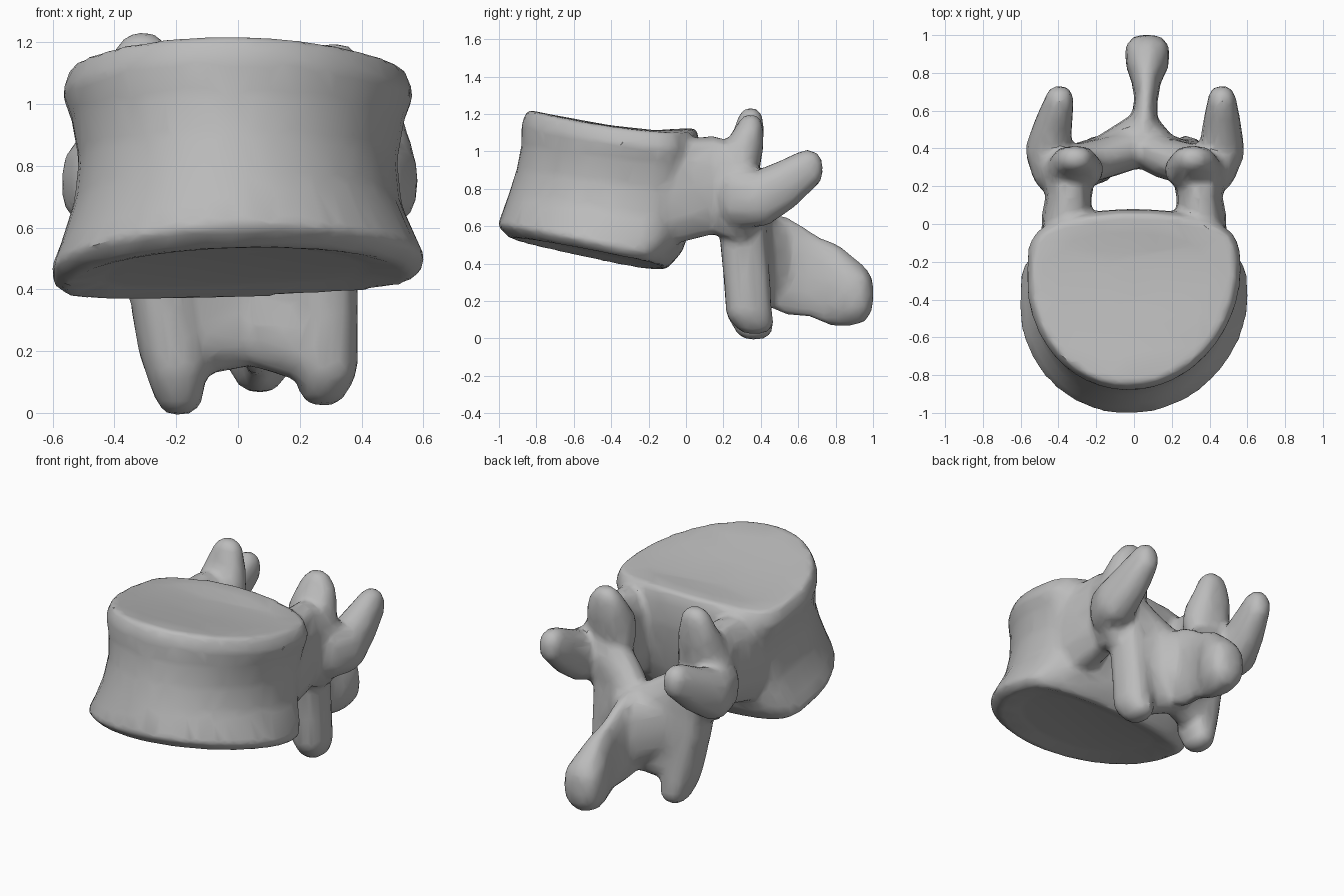
import bpy, bmesh, math

cube = bpy.data.objects.get("Cube")
if cube:
    bpy.data.objects.remove(cube, do_unlink=True)

# One matte bone-grey material
grey = bpy.data.materials.new("bone grey")
grey.use_nodes = True
colour = (0.5, 0.5, 0.5, 1)
grey.diffuse_color = colour
shader = grey.node_tree.nodes["Principled BSDF"]
shader.inputs["Base Color"].default_value = colour
shader.inputs["Roughness"].default_value = 0.8

bm = bmesh.new()

# Slightly squared unit ball shared by all limb ends
ball = bmesh.new()
bmesh.ops.create_icosphere(ball, subdivisions=2, radius=1)
BLUNT = 2.5
DIRECTIONS = [v.co / sum(abs(c) ** BLUNT for c in v.co) ** (1 / BLUNT) for v in ball.verts]
ball.free()


def limb(*stations):
    """Hulls joining consecutive blunt ellipsoids (x, y, z, rx, ry, rz)."""
    for pair in zip(stations, stations[1:]):
        verts = [bm.verts.new((x + d.x * rx, y + d.y * ry, z + d.z * rz))
                 for x, y, z, rx, ry, rz in pair for d in DIRECTIONS]
        bmesh.ops.convex_hull(bm, input=verts)
        loose = [v for v in verts if v.is_valid and not v.link_faces]
        bmesh.ops.delete(bm, geom=loose, context='VERTS')


def loft(rings, count=48):
    """Flat-backed tilted rings (centre y, half width, front, back, z, slope)."""
    loops = []
    for yc, a, front, back, z, slope in rings:
        loop = []
        for i in range(count):
            t = 2 * math.pi * i / count
            s = math.sin(t)
            x = a * math.cos(t)
            y = yc + (back * s ** 0.5 if s > 0 else front * s)
            # Top plate droops to the sides, lower rim leans to one side
            tilt = -0.15 * x * x if z > 1 else 0.04 * x if z < 0.5 else 0
            loop.append(bm.verts.new((x + 0.03 * min(s, 0), y, z + slope * y + tilt)))
        loops.append(loop)
    for low, high in zip(loops, loops[1:]):
        for i in range(count):
            j = (i + 1) % count
            bm.faces.new((low[i], low[j], high[j], high[i]))
    bm.faces.new(loops[0][::-1])
    bm.faces.new(loops[-1])


# Waisted body with raised rims and dished end plates
loft([
    (-0.40, 0.42, 0.40, 0.20, 0.375, -0.20),
    (-0.40, 0.56, 0.54, 0.29, 0.345, -0.20),
    (-0.40, 0.61, 0.61, 0.325, 0.385, -0.215),
    (-0.37, 0.58, 0.615, 0.35, 0.46, -0.21),
    (-0.34, 0.53, 0.605, 0.37, 0.61, -0.18),
    (-0.31, 0.515, 0.595, 0.37, 0.77, -0.15),
    (-0.28, 0.54, 0.60, 0.36, 0.92, -0.13),
    (-0.26, 0.57, 0.62, 0.335, 1.05, -0.11),
    (-0.26, 0.54, 0.59, 0.315, 1.13, -0.11),
    (-0.27, 0.40, 0.42, 0.22, 1.115, -0.11),
    (-0.26, 0.15, 0.15, 0.10, 1.095, -0.11),
])

for side in (-1, 1):
    right = side < 0
    # Pedicle flowing out of the body into the arch
    limb((side * 0.35, -0.25, 0.76, 0.15, 0.10, 0.30),
         (side * 0.355, 0.03, 0.80, 0.135, 0.10, 0.275),
         (side * 0.345, 0.15, 0.82, 0.12, 0.10, 0.265),
         (side * 0.35, 0.29, 0.77, 0.15, 0.11, 0.26))
    # Upper joint process, broad and leaning inward
    limb((side * 0.315, 0.285, 0.92, 0.155, 0.105, 0.17),
         (side * 0.315, 0.33, 1.04, 0.125, 0.085, 0.13),
         (side * 0.31, 0.345, 1.145 if right else 1.11, 0.09, 0.07, 0.09))
    # Transverse process, sweeping back and up
    limb((side * 0.42, 0.28, 0.75, 0.12, 0.11, 0.16),
         (side * (0.455 if right else 0.465), 0.39, 0.745, 0.12, 0.11, 0.15),
         (side * (0.425 if right else 0.465), 0.53, 0.82, 0.10, 0.09, 0.135),
         (side * (0.395 if right else 0.465), 0.65, 0.905, 0.075, 0.085, 0.105))
    # Lamina, curving round behind the canal
    limb((side * 0.32, 0.31, 0.72, 0.13, 0.11, 0.20),
         (side * 0.18, 0.345, 0.60, 0.11, 0.11, 0.20),
         (0.04, 0.41, 0.49, 0.09, 0.105, 0.18))
    limb((side * 0.27, 0.32, 0.48, 0.10, 0.12, 0.18),
         (0.04, 0.42, 0.36, 0.09, 0.10, 0.20))
    # Web of the lamina between the lower joint processes
    limb((side * 0.22, 0.335, 0.26, 0.11, 0.11, 0.16),
         (0.04, 0.40, 0.32, 0.08, 0.09, 0.17))
    # Buttress spreading the spine root along the lamina
    limb((side * 0.18, 0.39, 0.50, 0.06, 0.07, 0.16),
         (0.055, 0.53, 0.40, 0.06, 0.08, 0.22))
    # Lower joint process
    mid, tip = (0.235, 0.19) if right else (0.285, 0.275)
    limb((side * 0.29, 0.30, 0.62, 0.10, 0.13, 0.14),
         (side * mid, 0.325, 0.32, 0.105, 0.125, 0.14),
         (side * (tip + 0.01), 0.335, 0.16, 0.105, 0.125, 0.09),
         (side * tip, 0.365, 0.07 if right else 0.09, 0.08, 0.105, 0.08 if right else 0.07))

# Spinous process, a deep blade with a swollen, squared tip
limb((0.04, 0.45, 0.42, 0.10, 0.09, 0.25),
     (0.055, 0.53, 0.39, 0.07, 0.09, 0.265),
     (0.065, 0.67, 0.335, 0.06, 0.09, 0.225),
     (0.065, 0.78, 0.29, 0.08, 0.09, 0.225),
     (0.07, 0.86, 0.25, 0.115, 0.10, 0.19),
     (0.07, 0.91, 0.235, 0.12, 0.095, 0.16))

bmesh.ops.recalc_face_normals(bm, faces=bm.faces[:])
mesh = bpy.data.meshes.new("vertebra_parts")
bm.to_mesh(mesh)
bm.free()
bone = bpy.data.objects.new("vertebra", mesh)
bpy.context.collection.objects.link(bone)

# Fuse the parts into one bone, soften the joins and thin the mesh
fuse = bone.modifiers.new("fuse", 'REMESH')
fuse.mode = 'VOXEL'
fuse.voxel_size = 0.018
soften = bone.modifiers.new("soften", 'SMOOTH')
soften.factor = 0.5
soften.iterations = 10
simplify = bone.modifiers.new("simplify", 'DECIMATE')
simplify.ratio = 0.1
bpy.context.view_layer.update()
graph = bpy.context.evaluated_depsgraph_get()
fused = bpy.data.meshes.new_from_object(bone.evaluated_get(graph))
bone.modifiers.clear()
bone.data = fused
bpy.data.meshes.remove(mesh)
fused.name = "vertebra"
fused.materials.clear()
fused.materials.append(grey)

bpy.ops.object.select_all(action='DESELECT')
bone.select_set(True)
bpy.context.view_layer.objects.active = bone
bpy.ops.object.shade_smooth_by_angle(angle=math.radians(35))
